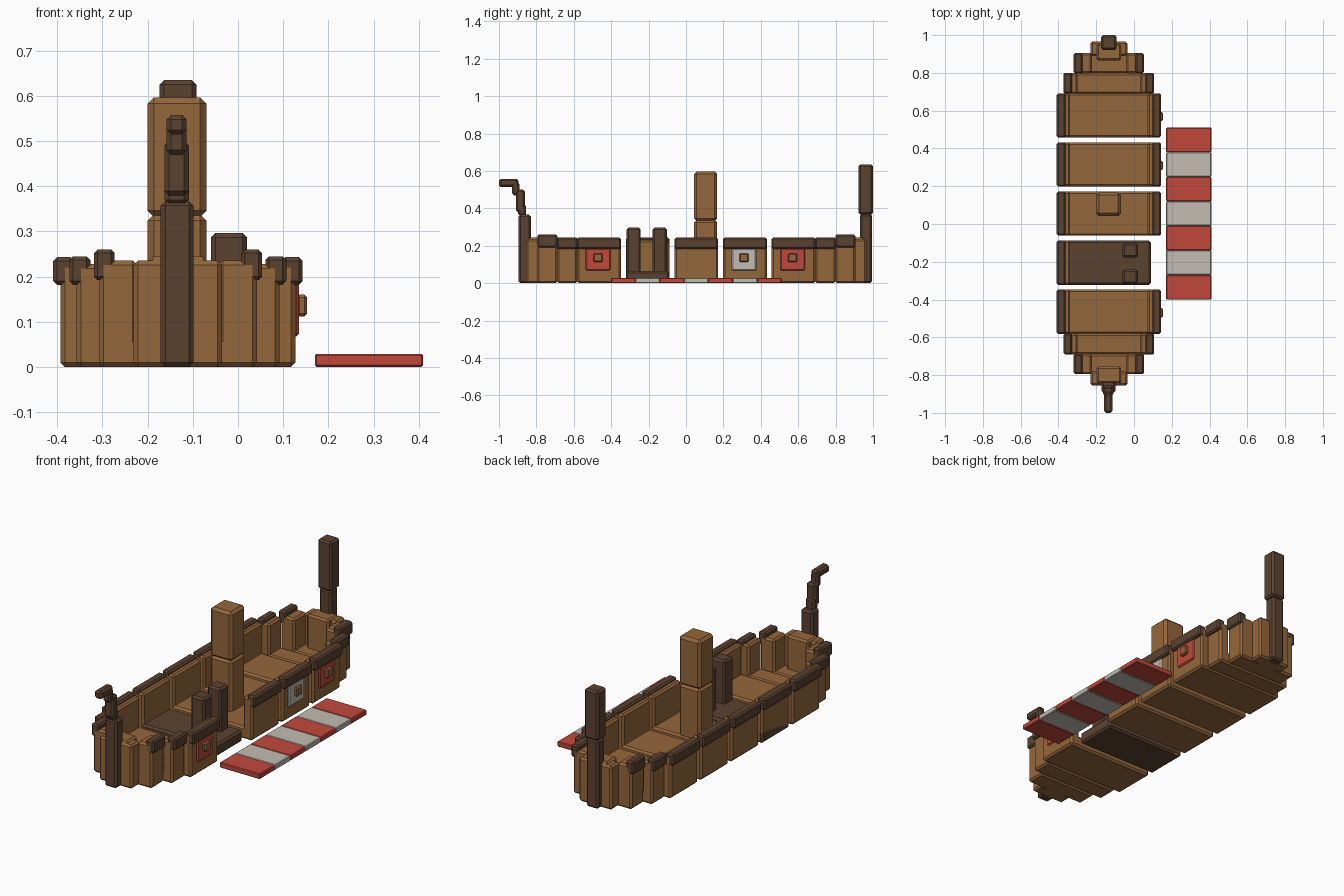
import bpy
import bmesh

if "Cube" in bpy.data.objects:
    bpy.data.objects.remove(bpy.data.objects["Cube"], do_unlink=True)


def material(name, r, g, b):
    m = bpy.data.materials.new(name)
    m.use_nodes = True
    m.diffuse_color = (r, g, b, 1)
    m.node_tree.nodes["Principled BSDF"].inputs["Base Color"].default_value = (r, g, b, 1)
    return m


WOOD = material("wood", 0.30, 0.135, 0.045)
DARK = material("dark_wood", 0.105, 0.055, 0.03)
RED = material("red_paint", 0.54, 0.066, 0.046)
WHITE = material("white_paint", 0.54, 0.51, 0.45)


def block(name, mat, x, y, z, bevel=0.01):
    """Bevelled box spanning the given (min, max) ranges."""
    spans = [sorted(s) for s in (x, y, z)]
    bm = bmesh.new()
    bmesh.ops.create_cube(bm, size=1)
    for v in bm.verts:
        v.co = [s[0] + (c + 0.5) * (s[1] - s[0]) for c, s in zip(v.co, spans)]
    mesh = bpy.data.meshes.new(name)
    bm.to_mesh(mesh)
    bm.free()
    mesh.materials.append(mat)
    ob = bpy.data.objects.new(name, mesh)
    bpy.context.collection.objects.link(ob)
    if bevel:
        mod = ob.modifiers.new("edge_bevel", "BEVEL")
        mod.width = bevel
        mod.segments = 1
    return ob


CX, CY = -0.133, 0.055      # middle of the hull
FLOOR = 0.065


def side_wall(label, side, half, inner, y, top, rail_out, rail_z):
    """Upright planking on one side with its dark rail."""
    block(label + "_wall", WOOD, (CX + side * inner, CX + side * half), y, (0, top))
    block(label + "_rail", DARK, (CX + side * (rail_out - 0.046), CX + side * rail_out),
          y, rail_z, 0.008)


# Five separate midship sections; the boarding section has no left wall
for i in range(5):
    mid = CY + (i - 2) * 0.26
    y = (mid - 0.117, mid + 0.117)
    boarding = i == 1
    right_edge = 0.09 if boarding else CX + 0.26
    block(f"hull_floor_{i}", DARK if boarding else WOOD, (CX - 0.26, right_edge), y, (0, FLOOR))
    for side, label in ((-1, "right"), (1, "left")):
        if not (boarding and side == 1):
            side_wall(f"{label}_{i}", side, 0.26, 0.205, y, 0.23, 0.276, (0.182, 0.243))

# Gate posts of the boarding section
for i, y in enumerate((-0.28, -0.14)):
    block(f"gate_post_{i}", DARK, (-0.06, 0.02), (y - 0.038, y + 0.038), (0.04, 0.297))

# Stepped bow and stern
for end, label in ((-1, "bow"), (1, "stern")):
    def along(a, b):
        return (CY + end * a, CY + end * b)
    block(label + "_floor_wide", WOOD, (CX - 0.225, CX + 0.225), along(0.635, 0.745), (0, FLOOR))
    block(label + "_floor_narrow", WOOD, (CX - 0.175, CX + 0.175), along(0.743, 0.85), (0, FLOOR))
    for side, hand in ((-1, "right"), (1, "left")):
        side_wall(f"{label}_{hand}_wide", side, 0.225, 0.165, along(0.635, 0.745),
                  0.228, 0.24, (0.182, 0.245))
        side_wall(f"{label}_{hand}_narrow", side, 0.175, 0.09, along(0.743, 0.85),
                  0.236, 0.186, (0.192, 0.26))
    block(label + "_end_wall", WOOD, (CX - 0.098, CX + 0.098), along(0.835, 0.91), (0, 0.236))
    block(label + "_end_plank", WOOD, (CX - 0.065, CX + 0.065), along(0.81, 0.9), (0, 0.245))

# Bow post with a forward-leaning figurehead
block("bow_post", DARK, (-0.171, -0.099), (-0.895, -0.83), (0, 0.367))
block("figurehead_neck_low", DARK, (-0.163, -0.109), (-0.897, -0.855), (0.36, 0.42))
block("figurehead_neck", DARK, (-0.163, -0.109), (-0.91, -0.862), (0.38, 0.5))
block("figurehead_head", DARK, (-0.158, -0.114), (-1.0, -0.895), (0.515, 0.558))
block("figurehead_jaw", DARK, (-0.158, -0.114), (-0.93, -0.89), (0.47, 0.54))

# Stern post
block("stern_post", DARK, (-0.171, -0.099), (0.93, 0.995), (0, 0.37))
block("stern_post_top", DARK, (-0.174, -0.092), (0.922, 1.0), (0.368, 0.635))

# Mast in two pieces
block("mast_base", WOOD, (-0.2, -0.07), (0.043, 0.167), (0.05, 0.338), 0.014)
block("mast_top", WOOD, (-0.2, -0.07), (0.043, 0.167), (0.332, 0.597), 0.014)

# Shields hung on the left side
for i, (y, mat) in enumerate(((-0.47, RED), (0.31, WHITE), (0.57, RED))):
    block(f"shield_{i}", mat, (0.12, 0.135), (y - 0.066, y + 0.066), (0.067, 0.186), 0.006)
    block(f"shield_boss_{i}", WOOD, (0.13, 0.153), (y - 0.024, y + 0.024), (0.112, 0.16), 0.006)

# Striped gangplank lying beside the hull
STRIPE = 0.13
for i in range(7):
    y = -0.4 + i * STRIPE
    block(f"gangplank_stripe_{i}", WHITE if i % 2 else RED,
          (0.17, 0.41), (y, y + STRIPE), (0, 0.029), 0.004)
